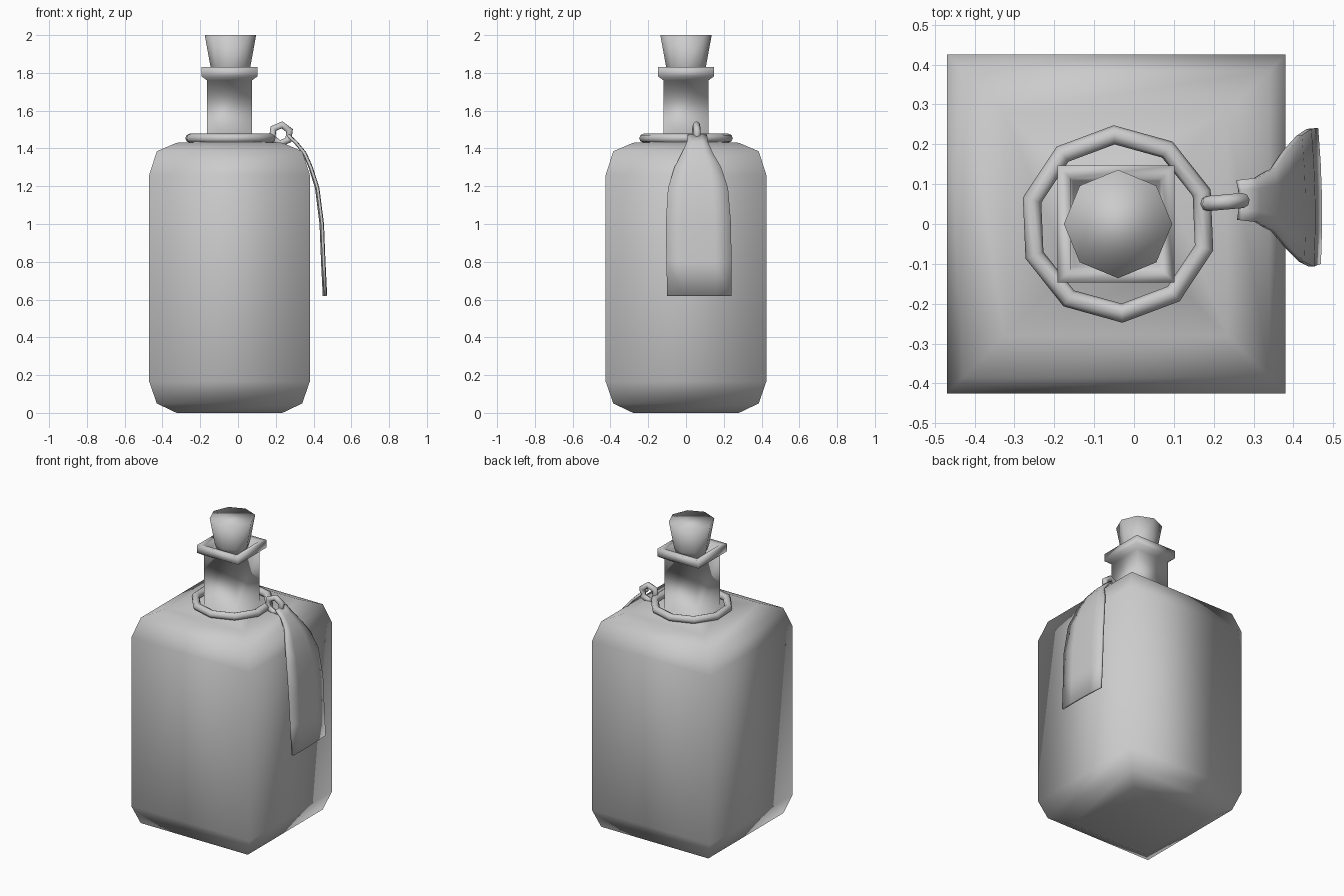
import bpy, bmesh
from math import cos, sin, pi, radians, sqrt
from mathutils import Matrix, Vector

if "Cube" in bpy.data.objects:
    bpy.data.objects.remove(bpy.data.objects["Cube"])

grey = bpy.data.materials.new("plain_grey")
grey.use_nodes = True
GREY = (0.6, 0.6, 0.6, 1)
grey.diffuse_color = GREY
grey.node_tree.nodes["Principled BSDF"].inputs["Base Color"].default_value = GREY


def finish(name, bm, matrix=Matrix()):
    """Turn a bmesh into a smooth grey object."""
    bmesh.ops.recalc_face_normals(bm, faces=bm.faces)
    mesh = bpy.data.meshes.new(name)
    bm.to_mesh(mesh)
    bm.free()
    mesh.materials.append(grey)
    mesh.transform(matrix)
    mesh.shade_smooth()
    obj = bpy.data.objects.new(name, mesh)
    bpy.context.collection.objects.link(obj)
    return obj


def stack(name, profile, sides, start, centre):
    """Closed stack of regular polygons; profile holds (radius, height)."""
    bm = bmesh.new()
    rings = [[bm.verts.new((r * cos(start + 2 * pi * i / sides),
                            r * sin(start + 2 * pi * i / sides), z))
              for i in range(sides)] for r, z in profile]
    for low, high in zip(rings, rings[1:]):
        for i in range(sides):
            j = (i + 1) % sides
            bm.faces.new((low[i], low[j], high[j], high[i]))
    bm.faces.new(rings[0])
    bm.faces.new(rings[-1])
    return finish(name, bm, Matrix.Translation(centre))


def loop(name, major, minor, sides, start, matrix):
    """Faceted torus."""
    bm = bmesh.new()
    tube = 8
    rings = []
    for i in range(sides):
        a = start + 2 * pi * i / sides
        rings.append([])
        for k in range(tube):
            b = 2 * pi * k / tube
            r = major + minor * cos(b)
            rings[-1].append(bm.verts.new((r * cos(a), r * sin(a), minor * sin(b))))
    for i in range(sides):
        p, q = rings[i], rings[(i + 1) % sides]
        for k in range(tube):
            m = (k + 1) % tube
            bm.faces.new((p[k], q[k], q[m], p[m]))
    return finish(name, bm, matrix)


# Square bottle: base, walls, shoulder, neck, collar and mouth (half widths)
bottle = [(0.28, 0), (0.385, 0.05), (0.425, 0.165), (0.425, 1.26),
          (0.385, 1.385), (0.28, 1.43), (0.118, 1.435), (0.118, 1.76),
          (0.147, 1.78), (0.147, 1.83), (0.115, 1.825), (0.108, 1.78)]
stack("bottle", [(h * sqrt(2), z) for h, z in bottle], 4, pi / 4, (-0.045, 0, 0))

# Tapered eight-sided stopper
stack("stopper", [(0.09, 1.785), (0.105, 1.83), (0.136, 2.0)], 8, pi / 2, (-0.04, 0, 0))

# Ring resting on the shoulder, and the small link holding the tag
loop("neck_ring", 0.224, 0.024, 10, radians(92.5), Matrix.Translation((-0.04, 0, 1.454)))
loop("tag_link", 0.05, 0.019, 6, radians(83),
     Matrix.Translation((0.227, 0.055, 1.475)) @ Matrix.Rotation(radians(5), 4, 'Z')
     @ Matrix.Rotation(pi / 2, 4, 'X'))

# Hanging tag: rows of (x, z, right edge y, left edge y), slightly bowed
rows = [(0.262, 1.47, 0.01, 0.11), (0.305, 1.43, 0.005, 0.115),
        (0.35, 1.375, -0.02, 0.14), (0.383, 1.3, -0.06, 0.185),
        (0.418, 1.19, -0.095, 0.222), (0.442, 1.0, -0.107, 0.238),
        (0.45, 0.8, -0.103, 0.24), (0.459, 0.62, -0.1, 0.24)]
bm = bmesh.new()
grid = []
for x, z, right, left in rows:
    line = []
    for k in range(5):
        t = k / 4
        y = right + (left - right) * t
        bow = 0.006 * (1 - (2 * t - 1) ** 2)
        line.append(bm.verts.new((x + bow + 0.02 * (0.065 - y), y, z)))
    grid.append(line)
for upper, lower in zip(grid, grid[1:]):
    for k in range(4):
        bm.faces.new((upper[k], lower[k], lower[k + 1], upper[k + 1]))
tag = finish("tag", bm)
solid = tag.modifiers.new("thickness", 'SOLIDIFY')
solid.thickness = 0.014
solid.offset = 0
